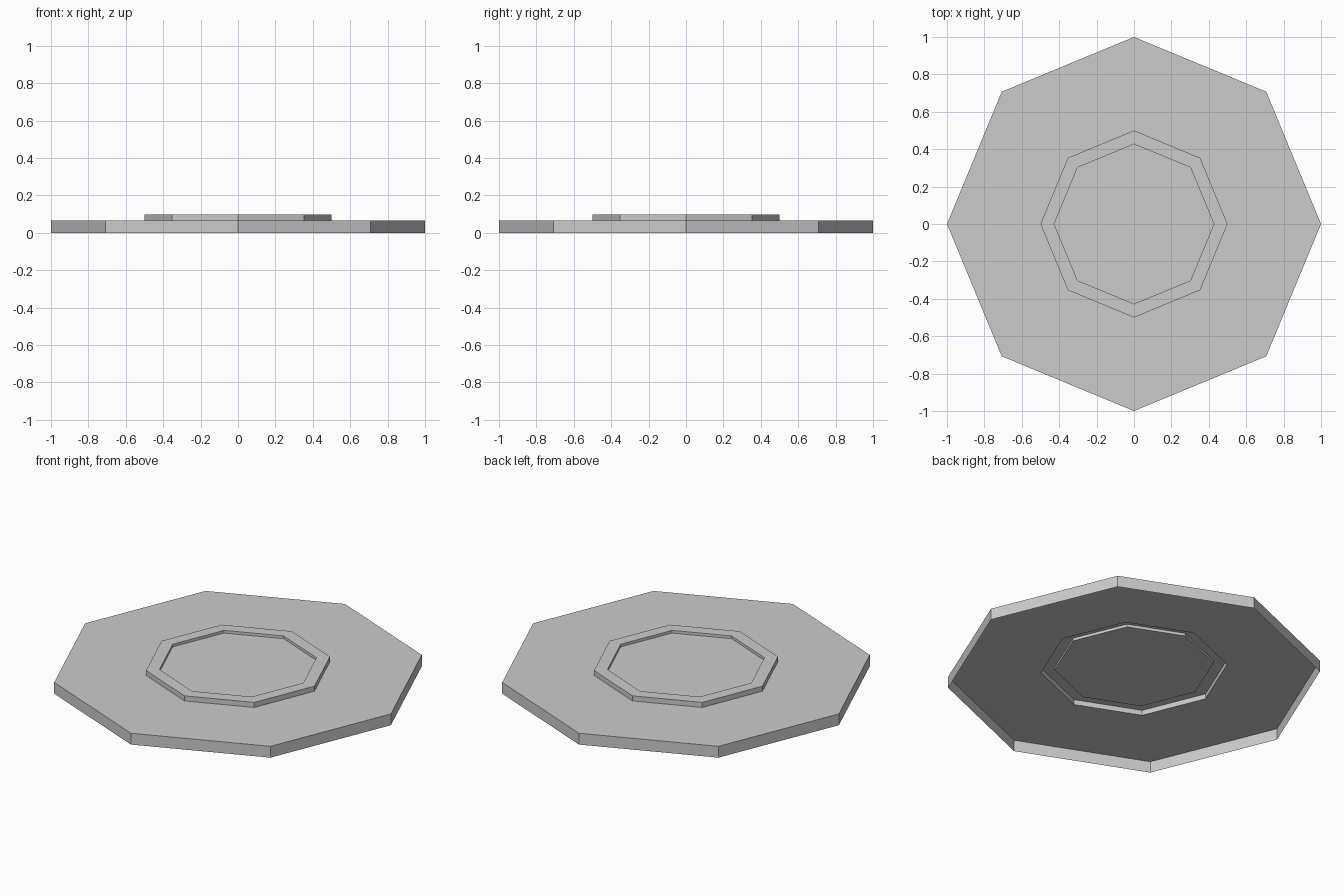
import bpy, bmesh, math

if "Cube" in bpy.data.objects:
    bpy.data.objects.remove(bpy.data.objects["Cube"])

SIDES = 8
# (radius, height) profile from the outer skirt to the recessed centre
PROFILE = [(1.0, 0.0), (1.0, 0.067), (0.5, 0.067), (0.5, 0.097),
           (0.427, 0.097), (0.427, 0.081)]

bm = bmesh.new()


def ring(radius, z):
    angles = [2 * math.pi * i / SIDES for i in range(SIDES)]
    return [bm.verts.new((radius * math.cos(a), radius * math.sin(a), z)) for a in angles]


# Thin sheet, open underneath: skirt, plate and raised rim
rings = [ring(r, z) for r, z in PROFILE]
for low, high in zip(rings, rings[1:]):
    for i in range(SIDES):
        j = (i + 1) % SIDES
        bm.faces.new((low[i], low[j], high[j], high[i]))

# Recessed centre panel
bm.faces.new(rings[-1])

mesh = bpy.data.meshes.new("octagonal_plate")
bm.to_mesh(mesh)
bm.free()
plate = bpy.data.objects.new("octagonal_plate", mesh)
bpy.context.collection.objects.link(plate)
